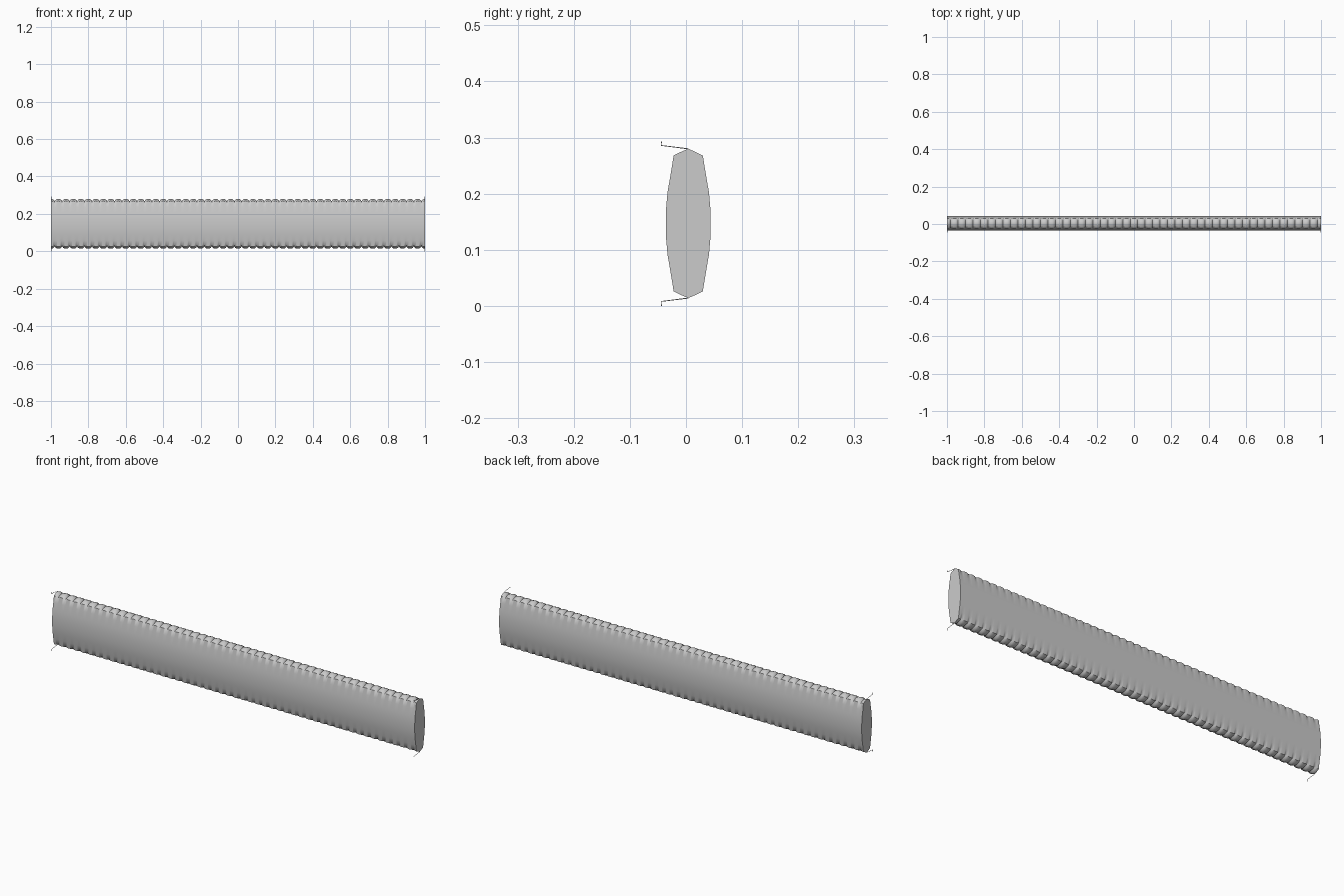
import bpy, bmesh, math

if "Cube" in bpy.data.objects:
    bpy.data.objects.remove(bpy.data.objects["Cube"])

FOLDS = 50
STEPS = 6
CY, CZ = 0.004, 0.147

def section(v):
    """Closed (y, z) outline; v = 1 on a fold crest, 0 in a valley."""
    half = [(0.0, 0.121 + 0.012 * v), (0.014, 0.118 + 0.009 * v),
            (0.024 + 0.002 * v, 0.111 + 0.01 * v), (0.031, 0.09),
            (0.037, 0.055), (0.040, 0.02)]
    right = half + [(y, -z) for y, z in reversed(half)]
    left = [(-y, z) for y, z in reversed(right[1:-1])]
    return [(CY + y, CZ + z) for y, z in right + left]

# pleated sleeve with scalloped top and bottom edges
bm = bmesh.new()
rings = []
count = FOLDS * STEPS
for i in range(count + 1):
    x = -1 + 2 * i / count
    v = abs(math.cos(math.pi * i / STEPS))
    v = math.sqrt(1 - (2 * ((i / STEPS + 0.5) % 1) - 1) ** 2)
    rings.append([bm.verts.new((x, y, z)) for y, z in section(v)])
for a, b in zip(rings, rings[1:]):
    n = len(a)
    for k in range(n):
        bm.faces.new((a[k], b[k], b[(k + 1) % n], a[(k + 1) % n]))
bm.faces.new(rings[0])
bm.faces.new(rings[-1])
bmesh.ops.recalc_face_normals(bm, faces=bm.faces)
mesh = bpy.data.meshes.new("pleated_body")
bm.to_mesh(mesh)
bm.free()
body = bpy.data.objects.new("pleated_body", mesh)
bpy.context.collection.objects.link(body)
bpy.context.view_layer.objects.active = body
body.select_set(True)
bpy.ops.object.shade_smooth_by_angle(angle=math.radians(50))

def wire(name, points):
    cu = bpy.data.curves.new(name, "CURVE")
    cu.dimensions = "3D"
    cu.bevel_depth = 0.001
    cu.bevel_resolution = 1
    cu.use_fill_caps = True
    sp = cu.splines.new("POLY")
    sp.points.add(len(points) - 1)
    for p, co in zip(sp.points, points):
        p.co = (*co, 1)
    bpy.context.collection.objects.link(bpy.data.objects.new(name, cu))

# bent wire hooks at the four end corners
for side, x in (("left", -0.999), ("right", 0.999)):
    wire(side + "_top_hook", [(x, 0.004, 0.280), (x, -0.044, 0.286), (x, -0.044, 0.293)])
    wire(side + "_bottom_hook", [(x, 0.004, 0.014), (x, -0.044, 0.008), (x, -0.044, 0.0)])
